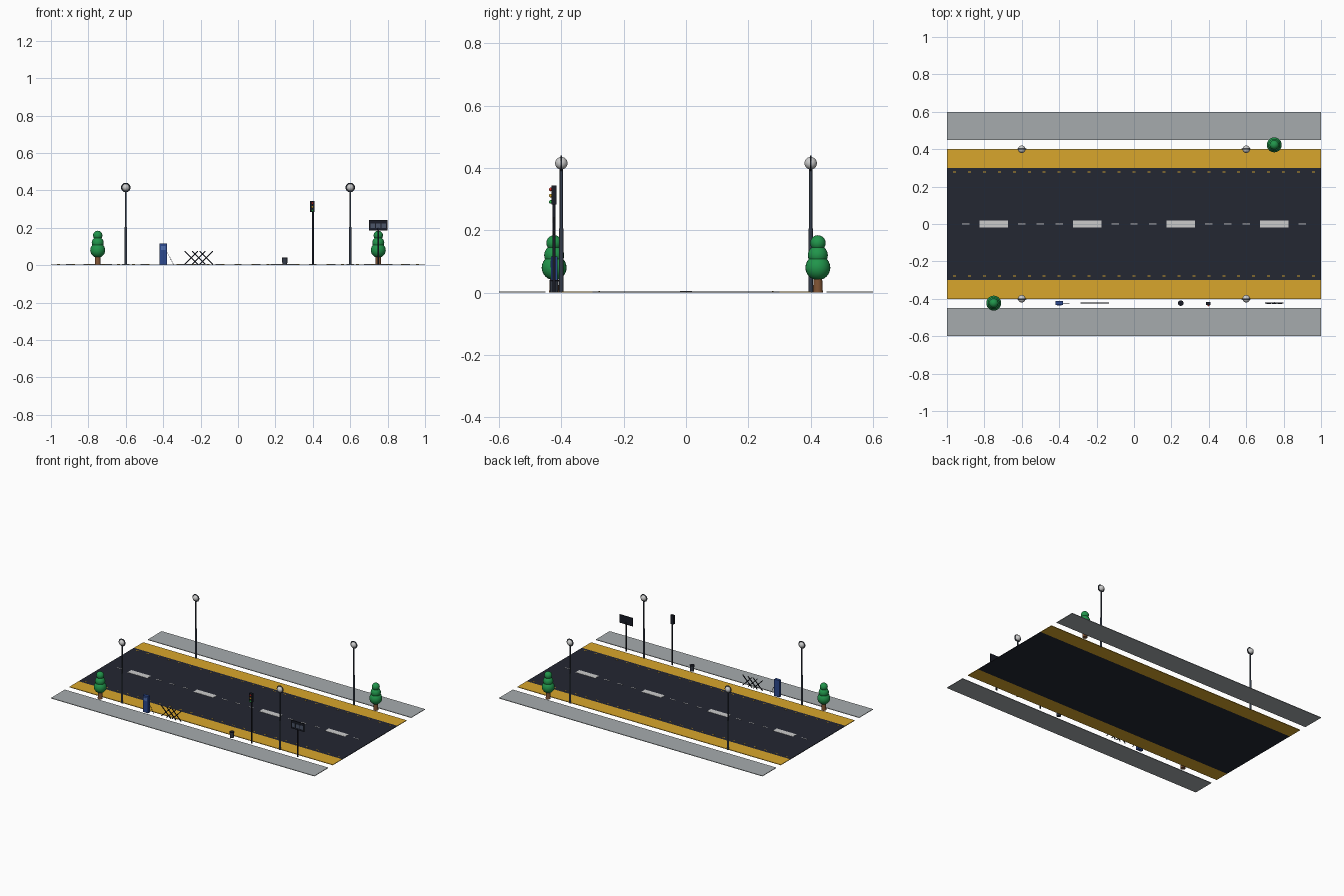
import bpy, math
from mathutils import Vector

if "Cube" in bpy.data.objects:
    bpy.data.objects.remove(bpy.data.objects["Cube"])

def mat(name, c):
    m = bpy.data.materials.new(name)
    m.diffuse_color = (*c, 1)
    m.use_nodes = True
    m.node_tree.nodes["Principled BSDF"].inputs["Base Color"].default_value = m.diffuse_color
    return m

ASPHALT = mat("asphalt", (0.017, 0.020, 0.032))
YELLOW = mat("yellow", (0.69, 0.38, 0.025))
PAVING = mat("paving", (0.38, 0.41, 0.42))
WHITE = mat("white_paint", (0.52, 0.54, 0.54))
METAL = mat("dark_metal", (0.035, 0.045, 0.065))
BLACK = mat("black_metal", (0.010, 0.012, 0.020))
GLOBE = mat("globe", (0.80, 0.80, 0.80))
LEAF = mat("leaf", (0.015, 0.30, 0.07))
BARK = mat("bark", (0.22, 0.09, 0.035))
BLUE = mat("blue", (0.025, 0.065, 0.27))
PALE = mat("pale_blue", (0.08, 0.16, 0.45))
PANEL = mat("panel", (0.07, 0.09, 0.14))
RED = mat("red", (0.7, 0.03, 0.02))
GREEN = mat("green", (0.03, 0.5, 0.08))

def finish(name, m, smooth=False):
    o = bpy.context.object
    o.name = name
    o.data.materials.append(m)
    if smooth:
        bpy.ops.object.shade_smooth_by_angle(angle=math.radians(40))
    return o

def box(name, loc, size, m, rot=(0, 0, 0)):
    bpy.ops.mesh.primitive_cube_add(size=1, location=loc, rotation=rot)
    o = finish(name, m)
    o.scale = size
    return o

def post(name, x, y, z0, z1, r, m, r2=None, n=16):
    bpy.ops.mesh.primitive_cone_add(vertices=n, radius1=r, radius2=r if r2 is None else r2,
                                    depth=z1 - z0, location=(x, y, (z0 + z1) / 2))
    return finish(name, m, True)

def ball(name, loc, r, m, seg=24):
    bpy.ops.mesh.primitive_uv_sphere_add(segments=seg, ring_count=seg // 2, radius=r, location=loc)
    return finish(name, m, True)

H = 0.004   # slab thickness
Y = -0.423  # line of the street furniture

# Road surface, yellow borders and sidewalks
box("road", (0, 0, H / 2), (2, 0.6, H), ASPHALT)
for s in (-1, 1):
    box("yellow_border", (0, s * 0.35, H / 2), (2, 0.1, H), YELLOW)
    box("sidewalk", (0, s * 0.525, H / 2), (2, 0.15, H), PAVING)
    for i in range(25):
        box("edge_dash", (-0.96 + i * 0.08, s * 0.278, H), (0.016, 0.005, 0.002), YELLOW)

# Centre line markings
for i in range(4):
    box("wide_dash", (-0.75 + i * 0.5, 0, H), (0.15, 0.04, 0.003), WHITE)
for i in range(19):
    box("thin_dash", (-0.9 + i * 0.1, 0, H), (0.04, 0.005, 0.002), WHITE)

# Street lamps: stepped pole, globe and ring
for x in (-0.6, 0.6):
    for y in (-0.4, 0.4):
        post("lamp_lower_pole", x, y, 0, 0.205, 0.007, METAL)
        post("lamp_upper_pole", x, y, 0.2, 0.4, 0.005, METAL)
        ball("lamp_globe", (x, y, 0.415), 0.02, GLOBE)
        bpy.ops.mesh.primitive_torus_add(location=(x, y, 0.415), rotation=(math.pi / 2, 0, 0),
                                         major_radius=0.0225, minor_radius=0.003,
                                         major_segments=32, minor_segments=8)
        finish("lamp_ring", METAL, True)

# Trees: trunk with three stacked crowns
for x, y in ((-0.75, Y), (0.75, -Y)):
    post("tree_trunk", x, y, 0, 0.06, 0.016, BARK, 0.013)
    for z, r in ((0.08, 0.04), (0.12, 0.032), (0.159, 0.025)):
        ball("tree_crown", (x, y, z), r, LEAF)

# Blue kiosk with window and hanging cord
box("kiosk_body", (-0.4, Y, 0.0575), (0.04, 0.02, 0.115), BLUE)
box("kiosk_window", (-0.4, Y - 0.0105, 0.092), (0.026, 0.002, 0.022), PALE)
a, b = Vector((-0.38, Y, 0.07)), Vector((-0.347, Y, 0.008))
for i in range(7):
    box("cord_link", a.lerp(b, i / 6), (0.003, 0.003, 0.007), BLACK,
        (0, math.atan2(b.x - a.x, b.z - a.z), 0))

# Crossed-bar barrier
for x in (-0.25, -0.21, -0.17):
    for s in (-1, 1):
        box("barrier_bar", (x, Y, 0.04), (0.005, 0.004, 0.1), BLACK, (0, s * math.pi / 4, 0))

# Litter bin
post("bin", 0.25, Y, 0, 0.037, 0.013, METAL, 0.014)
post("bin_rim", 0.25, Y, 0.036, 0.04, 0.015, BLACK)

# Traffic light
post("signal_pole", 0.4, Y, 0, 0.29, 0.005, BLACK)
box("signal_housing", (0.398, Y - 0.001, 0.313), (0.024, 0.016, 0.06), BLACK)
for z, m in ((0.331, RED), (0.311, YELLOW), (0.291, GREEN)):
    ball("signal_lens", (0.398, Y - 0.011, z), 0.006, m, 16)

# Sign board with three panels
post("sign_pole", 0.75, Y, 0, 0.2, 0.005, BLACK)
box("sign_board", (0.75, Y, 0.213), (0.1, 0.006, 0.056), BLACK)
for x in (-0.029, 0, 0.029):
    box("sign_panel", (0.75 + x, Y - 0.0035, 0.211), (0.024, 0.002, 0.026), PANEL)
